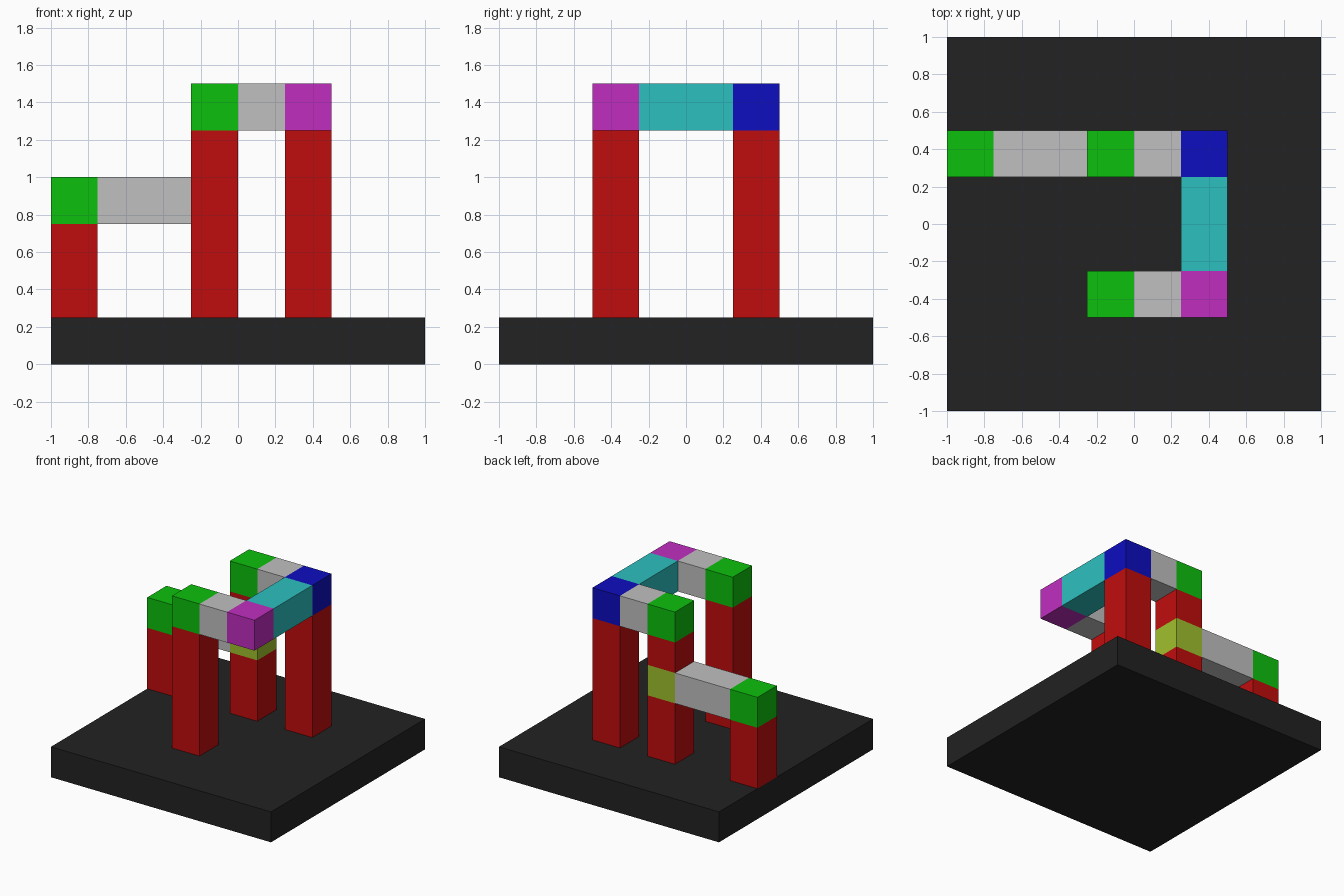
import bpy
import bmesh
from mathutils import Matrix, Vector

cube = bpy.data.objects.get("Cube")
if cube:
    bpy.data.objects.remove(cube, do_unlink=True)

U = 0.25  # building module


def material(name, r, g, b):
    m = bpy.data.materials.new(name)
    m.use_nodes = True
    m.diffuse_color = (r, g, b, 1)
    m.node_tree.nodes["Principled BSDF"].inputs["Base Color"].default_value = (r, g, b, 1)
    return m


black = material("black", 0.016, 0.016, 0.016)
red = material("red", 0.53, 0.004, 0.004)
green = material("green", 0.004, 0.53, 0.004)
grey = material("grey", 0.53, 0.53, 0.53)
blue = material("blue", 0.004, 0.004, 0.53)
cyan = material("cyan", 0.027, 0.53, 0.53)
magenta = material("magenta", 0.53, 0.027, 0.53)
olive = material("yellow green", 0.35, 0.53, 0.027)


def block(name, mat, corner, size=(1, 1, 1)):
    """Box from its lowest corner and size, both in modules."""
    size = Vector(size) * U
    centre = Vector(corner) * U + size / 2
    bm = bmesh.new()
    bmesh.ops.create_cube(bm, size=1, matrix=Matrix.LocRotScale(centre, None, size))
    mesh = bpy.data.meshes.new(name)
    bm.to_mesh(mesh)
    bm.free()
    mesh.materials.append(mat)
    bpy.context.collection.objects.link(bpy.data.objects.new(name, mesh))


def post(name, x, y, bottom, top):
    block(name, red, (x, y, bottom), (1, 1, top - bottom))


block("base", black, (-4, -4, 0), (8, 8, 1))

# Posts; the middle one is split by a coloured joint
post("low_post", -4, 1, 1, 3)
post("middle_post_lower", -1, 1, 1, 3)
post("middle_post_upper", -1, 1, 4, 5)
post("corner_post", 1, 1, 1, 5)
post("front_post", -1, -2, 1, 5)

# Joints
block("low_joint", green, (-4, 1, 3))
block("middle_side_joint", olive, (-1, 1, 3))
block("middle_top_joint", green, (-1, 1, 5))
block("back_corner_joint", blue, (1, 1, 5))
block("front_corner_joint", magenta, (1, -2, 5))
block("front_joint", green, (-1, -2, 5))

# Beams
block("low_beam", grey, (-3, 1, 3), (2, 1, 1))
block("back_beam", grey, (0, 1, 5))
block("front_beam", grey, (0, -2, 5))
block("side_beam", cyan, (1, -1, 5), (1, 2, 1))
